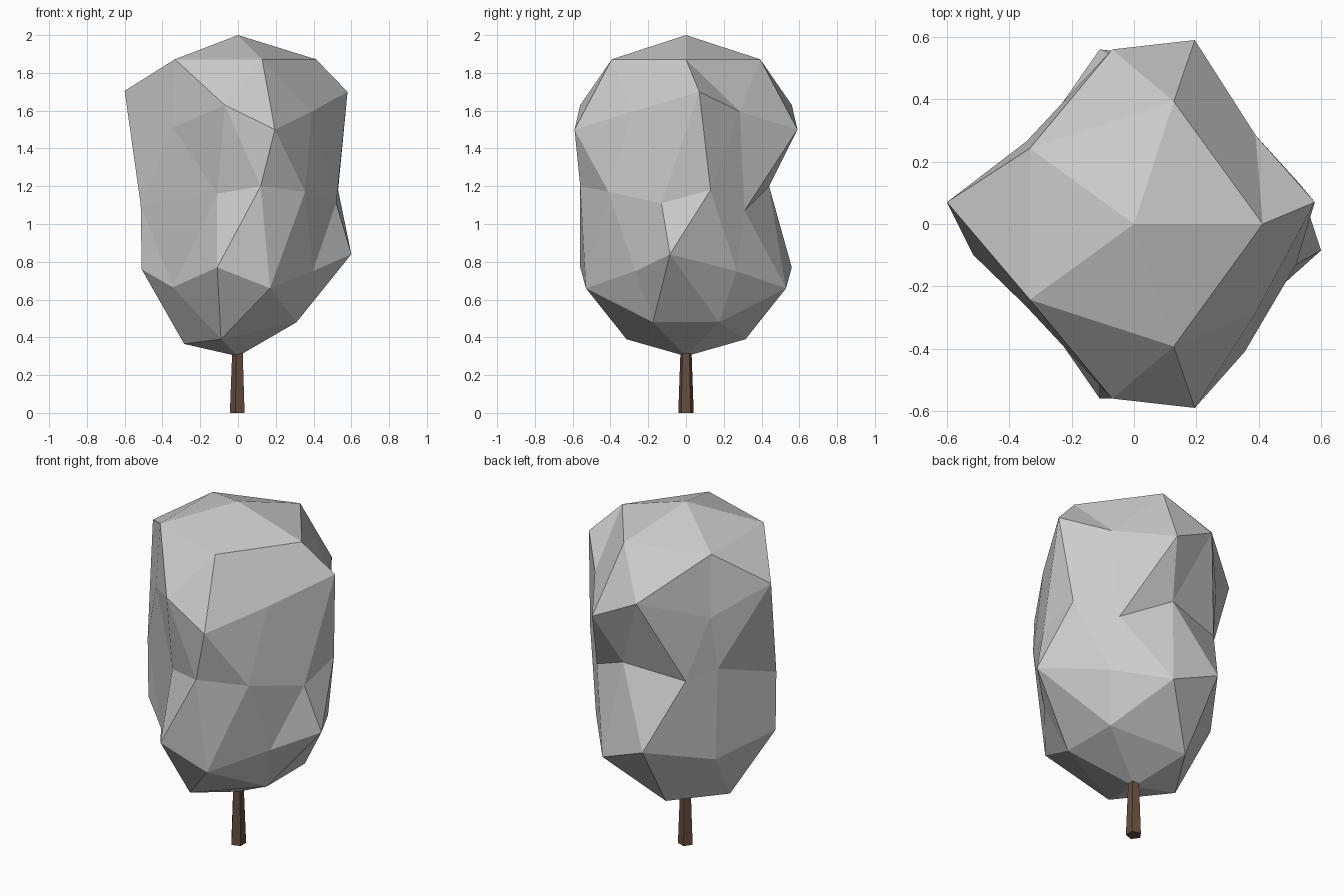
import bpy, bmesh, math
from mathutils import Matrix

if "Cube" in bpy.data.objects:
    bpy.data.objects.remove(bpy.data.objects["Cube"])


def mirrored(*half):
    """Back half of a ring, continued with its front mirror image."""
    back = [p for p in half if p[1] > .1]
    return list(half) + [(x, -y, z) for x, y, z in reversed(back)]


def regular(r, z):
    """Even five-point ring."""
    return [(r * math.cos(i * math.tau / 5), r * math.sin(i * math.tau / 5), z)
            for i in range(5)]


def finish(bm, name):
    bmesh.ops.recalc_face_normals(bm, faces=bm.faces[:])
    mesh = bpy.data.meshes.new(name)
    bm.to_mesh(mesh)
    bm.free()
    ob = bpy.data.objects.new(name, mesh)
    bpy.context.collection.objects.link(ob)
    return ob


# Crown: icosphere pulled into a lumpy shape, ring by ring from the top
targets = [(0, 0, 2)]
targets += regular(.413, 1.872)
targets += mirrored((.39, .285, 1.595), (-.07, .56, 1.63), (-.6, .07, 1.705))
targets += mirrored((.58, .07, 1.7), (.195, .59, 1.5), (-.345, .265, 1.51))
# Waist, dented at the back
targets += [(.53, .13, 1.18), (.36, .31, 1.07), (.1, .44, 1.2), (-.25, .36, 1.15),
            (-.36, .22, 1.2), (-.515, -.1, 1.1), (-.11, -.45, 1.16),
            (.12, -.56, 1.2), (.355, -.41, 1.17), (.52, -.13, 1.11)]
targets += mirrored((.395, .268, .75), (-.11, .56, .77), (-.51, -.1, .76))
targets += mirrored((.6, -.085, .84), (.17, .53, .66), (-.345, .22, .665))
targets += mirrored((.31, .175, .48), (-.09, .315, .39), (-.285, 0, .365))
targets += [(0, 0, .3)]

bm = bmesh.new()
bmesh.ops.create_icosphere(bm, subdivisions=2, radius=1)


def ring_order(v):
    angle = (math.atan2(v.co.y, v.co.x) + .05) % math.tau
    return (-round(v.co.z, 2), angle)


for vert, place in zip(sorted(bm.verts, key=ring_order), targets):
    vert.co = place
finish(bm, "crown")

# Trunk: tapered five-sided post with one corner towards -x
bm = bmesh.new()
bmesh.ops.create_cone(
    bm, cap_ends=True, segments=5, radius1=.043, radius2=.031, depth=.32,
    matrix=Matrix.Translation((0, 0, .16)) @ Matrix.Rotation(math.pi / 2, 4, 'Z'))
trunk = finish(bm, "trunk")
bark = bpy.data.materials.new("bark")
bark.diffuse_color = (.13, .075, .05, 1)
bark.use_nodes = True
bark.node_tree.nodes["Principled BSDF"].inputs["Base Color"].default_value = bark.diffuse_color
trunk.data.materials.append(bark)
